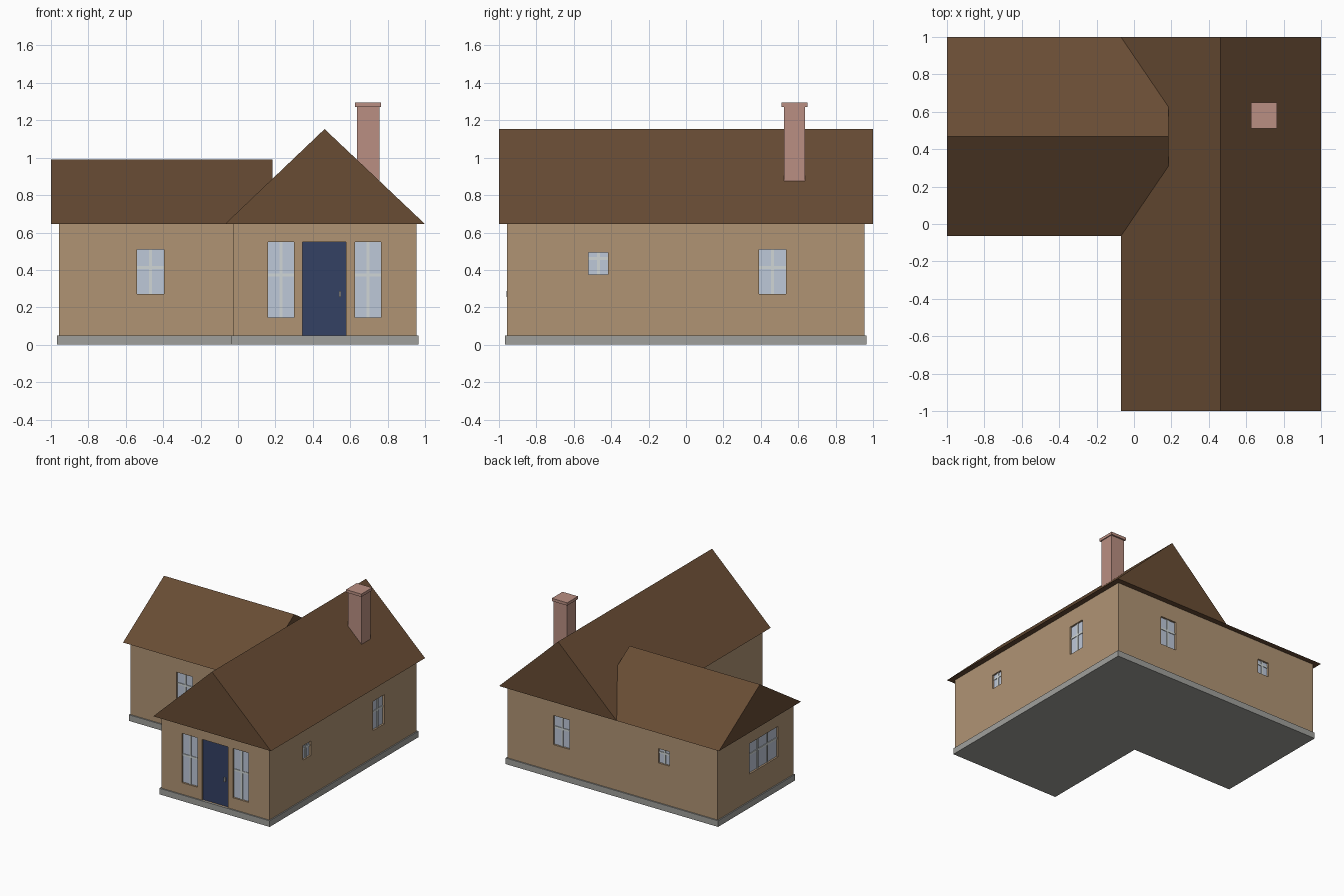
import bpy, bmesh

if "Cube" in bpy.data.objects:
    bpy.data.objects.remove(bpy.data.objects["Cube"])


def material(name, r, g, b):
    m = bpy.data.materials.new(name)
    lin = [((c / 255 + 0.055) / 1.055) ** 2.4 for c in (r, g, b)]
    m.diffuse_color = (*lin, 1)
    m.use_nodes = True
    m.node_tree.nodes["Principled BSDF"].inputs["Base Color"].default_value = m.diffuse_color
    return m


WALL = material("tan wall", 176, 148, 116)
ROOF = material("brown roof", 104, 76, 52)
STONE = material("grey stone", 160, 160, 156)
BRICK = material("pink brick", 186, 143, 130)
DOOR = material("navy door", 52, 65, 100)
GLASS = material("blue glass", 190, 200, 217)
BAR = material("pale bar", 208, 214, 214)
METAL = material("handle metal", 170, 170, 170)


def new_object(name, bm, mat):
    bmesh.ops.recalc_face_normals(bm, faces=bm.faces[:])
    mesh = bpy.data.meshes.new(name)
    bm.to_mesh(mesh)
    bm.free()
    if mat:
        mesh.materials.append(mat)
    ob = bpy.data.objects.new(name, mesh)
    bpy.context.collection.objects.link(ob)
    return ob


def prism(bm, profile, offset):
    face = bm.faces.new([bm.verts.new(p) for p in profile])
    ext = bmesh.ops.extrude_face_region(bm, geom=[face])
    verts = [v for v in ext["geom"] if isinstance(v, bmesh.types.BMVert)]
    bmesh.ops.translate(bm, verts=verts, vec=offset)


def add_box(bm, x0, x1, y0, y1, z0, z1):
    prism(bm, [(x0, y0, z0), (x1, y0, z0), (x1, y1, z0), (x0, y1, z0)], (0, 0, z1 - z0))


def box(name, mat, *bounds):
    bm = bmesh.new()
    add_box(bm, *bounds)
    return new_object(name, bm, mat)


def l_block(name, mat, grow, z0, z1):
    lo, hi, inner = -0.957 - grow, 0.955 + grow, -0.027 - grow
    outline = [(inner, lo), (hi, lo), (hi, hi), (lo, hi), (lo, inner), (inner, inner)]
    bm = bmesh.new()
    prism(bm, [(x, y, z0) for x, y in outline], (0, 0, z1 - z0))
    return new_object(name, bm, mat)


# Plinth and L-shaped walls
l_block("plinth", STONE, 0.01, 0, 0.05)
walls = l_block("walls", WALL, 0, 0.03, 0.645)

# Two gabled roofs, the lower one ending inside the main slope
bm = bmesh.new()
prism(bm, [(-0.07, -1, 0.645), (1, -1, 0.645), (0.463, -1, 1.153)], (0, 2, 0))
new_object("main_roof", bm, ROOF)
bm = bmesh.new()
prism(bm, [(-1, -0.065, 0.645), (-1, 1, 0.645), (-1, 0.468, 0.99)], (1.185, 0, 0))
new_object("wing_roof", bm, ROOF)

# Chimney
box("chimney", BRICK, 0.635, 0.757, 0.523, 0.637, 0.8, 1.275)
box("chimney_cap", BRICK, 0.625, 0.765, 0.51, 0.65, 1.272, 1.295)

# Wall planes: (axis the wall faces along, position, outward sign)
FRONT, WING_FRONT = ("y", -0.957, -1), ("y", -0.027, -1)
RIGHT, BACK, LEFT = ("x", 0.955, 1), ("y", 0.955, 1), ("x", -0.957, -1)
cutters = bmesh.new()
DEPTH = 0.018


def wall_bounds(wall, u0, u1, z0, z1, d0, d1):
    axis, pos, sign = wall
    a, b = sorted((pos + sign * d0, pos + sign * d1))
    return (a, b, u0, u1, z0, z1) if axis == "x" else (u0, u1, a, b, z0, z1)


def window(name, wall, u0, u1, z0, z1, columns=2, rail=0.6):
    add_box(cutters, *wall_bounds(wall, u0, u1, z0, z1, -DEPTH, 0.05))
    box(name + "_glass", GLASS, *wall_bounds(wall, u0, u1, z0, z1, -DEPTH - 0.004, -DEPTH + 0.003))
    bm = bmesh.new()
    d0, d1, h = -DEPTH, -DEPTH + 0.009, 0.008
    for i in range(1, columns):
        u = u0 + (u1 - u0) * i / columns
        add_box(bm, *wall_bounds(wall, u - h, u + h, z0, z1, d0, d1))
    z = z0 + (z1 - z0) * rail
    add_box(bm, *wall_bounds(wall, u0, u1, z - h, z + h, d0, d1 - 0.001))
    new_object(name + "_bars", bm, BAR)


# Windows
window("front_window_left", FRONT, 0.16, 0.30, 0.145, 0.55, rail=0.56)
window("front_window_right", FRONT, 0.625, 0.765, 0.145, 0.55, rail=0.56)
window("wing_window", WING_FRONT, -0.54, -0.395, 0.27, 0.51)
window("right_window", RIGHT, 0.39, 0.535, 0.27, 0.51)
window("right_small_window", RIGHT, -0.52, -0.418, 0.375, 0.493, rail=0.72)
window("back_window", BACK, 0.39, 0.535, 0.27, 0.51)
window("back_small_window", BACK, -0.52, -0.418, 0.375, 0.493, rail=0.72)
window("left_wide_window", LEFT, 0.17, 0.545, 0.27, 0.52, columns=3)

# Door in its recess, with handle
add_box(cutters, *wall_bounds(FRONT, 0.345, 0.577, 0.05, 0.55, -DEPTH, 0.05))
box("door", DOOR, *wall_bounds(FRONT, 0.345, 0.577, 0.05, 0.55, -DEPTH - 0.004, -DEPTH + 0.006))
box("door_handle", METAL, *wall_bounds(FRONT, 0.54, 0.552, 0.255, 0.287, -DEPTH, 0.002))

# Cut the recesses into the walls
cutter = new_object("recess_cutter", cutters, None)
cutter.hide_render = True
mod = walls.modifiers.new("recesses", "BOOLEAN")
mod.operation, mod.solver, mod.object = "DIFFERENCE", "EXACT", cutter
bpy.context.view_layer.objects.active = walls
bpy.ops.object.modifier_apply(modifier=mod.name)
bpy.data.objects.remove(cutter)
